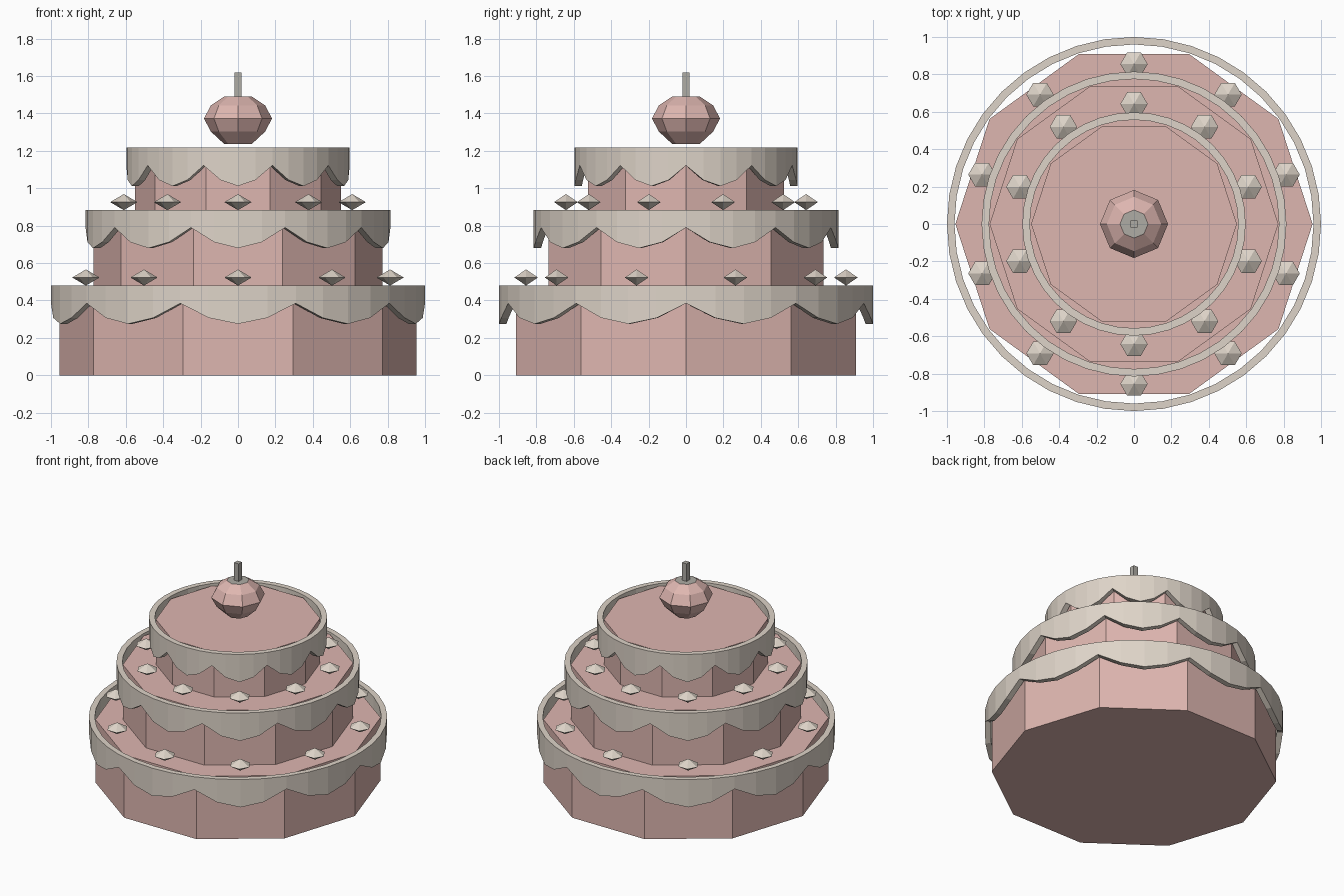
import bpy
import bmesh
import math

if "Cube" in bpy.data.objects:
    bpy.data.objects.remove(bpy.data.objects["Cube"])


def material(name, rgb):
    m = bpy.data.materials.new(name)
    m.diffuse_color = (*rgb, 1)
    m.use_nodes = True
    m.node_tree.nodes["Principled BSDF"].inputs["Base Color"].default_value = m.diffuse_color
    return m


pink = material("pink sponge", (0.73, 0.468, 0.434))
cream = material("cream icing", (0.73, 0.658, 0.578))
grey = material("grey stem", (0.43, 0.413, 0.376))


def finish(name, bm, *mats):
    bmesh.ops.recalc_face_normals(bm, faces=bm.faces)
    mesh = bpy.data.meshes.new(name)
    bm.to_mesh(mesh)
    bm.free()
    for m in mats:
        mesh.materials.append(m)
    ob = bpy.data.objects.new(name, mesh)
    bpy.context.collection.objects.link(ob)
    return ob


def lathe(name, profile, sides, *mats, turn=0.0, at=(0, 0, 0)):
    """Stack of regular polygons (radius, z); a zero radius makes a point."""
    bm = bmesh.new()
    rings = []
    for r, z in profile:
        n = sides if r > 0 else 1
        rings.append([bm.verts.new((at[0] + r * math.cos(turn + math.tau * i / sides),
                                    at[1] + r * math.sin(turn + math.tau * i / sides),
                                    at[2] + z)) for i in range(n)])
    for a, b in zip(rings, rings[1:]):
        for i in range(sides):
            j = (i + 1) % sides
            if len(a) == 1:
                bm.faces.new((a[0], b[j], b[i]))
            elif len(b) == 1:
                bm.faces.new((a[i], a[j], b[0]))
            else:
                bm.faces.new((a[i], a[j], b[j], b[i]))
    for end in (rings[0], rings[-1]):
        if len(end) > 1:
            bm.faces.new(end)
    return finish(name, bm, *mats)


def icing(name, outer, top, segments=40, scallops=10):
    """Thin band whose lower edge hangs in rounded scallops."""
    inner = outer - 0.04
    bm = bmesh.new()
    loops = []
    for i in range(segments):
        a = math.tau * i / segments
        low = top - 0.095 - 0.11 * abs(math.sin(a * scallops / 2))
        loops.append([bm.verts.new((r * math.cos(a), r * math.sin(a), z))
                      for r, z in ((outer, low), (outer, top), (inner, top), (inner, low))])
    for i in range(segments):
        p, q = loops[i], loops[(i + 1) % segments]
        for k in range(4):
            m = (k + 1) % 4
            bm.faces.new((p[k], q[k], q[m], p[m]))
    return finish(name, bm, cream)


# Cake tiers, each with its icing band: cake radius, icing radius, bottom, icing top
tiers = (("bottom", 0.955, 1.0, 0.0, 0.48),
         ("middle", 0.772, 0.815, 0.465, 0.885),
         ("top", 0.55, 0.597, 0.87, 1.217))
for label, cake_r, icing_r, low, top in tiers:
    lathe(label + "_cake", [(cake_r, low), (cake_r, top - 0.015)], 10, pink)
    icing(label + "_icing", icing_r, top)

# Sugar drops around the two ledges
for label, radius, z in (("bottom", 0.855, 0.523), ("middle", 0.642, 0.926)):
    for i in range(10):
        a = math.radians(18 + 36 * i)
        lathe(f"{label}_sugar_drop_{i + 1}", [(0, -0.043), (0.073, 0), (0, 0.043)], 6, cream,
              at=(radius * math.cos(a), radius * math.sin(a), z))

# Cherry with a grey cap on top
cherry = lathe("cherry", [(0.075, 1.238), (0.145, 1.303), (0.182, 1.373), (0.145, 1.443),
                          (0.075, 1.49)], 8, pink, grey)
for f in cherry.data.polygons:
    if f.center.z > 1.48:
        f.material_index = 1

# Square stem
lathe("stem", [(0.026, 1.47), (0.026, 1.62)], 4, grey, turn=math.pi / 4)
